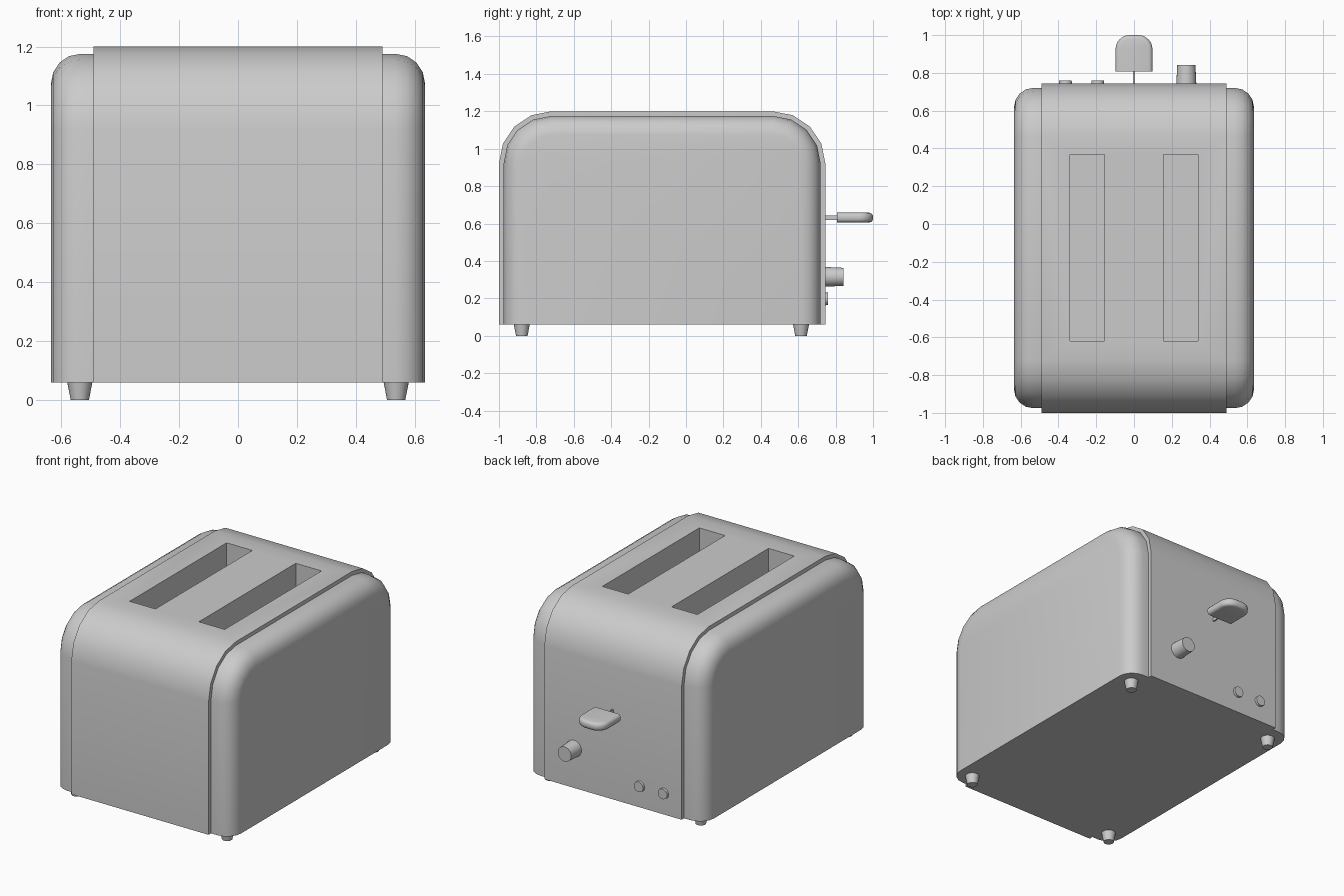
import bpy, bmesh
from math import sin, cos, pi, radians
from mathutils import Matrix

if "Cube" in bpy.data.objects:
    bpy.data.objects.remove(bpy.data.objects["Cube"])


def arch(u0, u1, base, top, r, inset=0.0, n=4):
    """Flat-based outline with two rounded top corners, inset on all but the base."""
    u0, u1, top, r = u0 + inset, u1 - inset, top - inset, r - inset
    pts = [(u0, base)]
    pts += [(u0 + r - r * cos(i * pi / 2 / n), top - r + r * sin(i * pi / 2 / n)) for i in range(n + 1)]
    pts += [(u1 - r + r * sin(i * pi / 2 / n), top - r + r * cos(i * pi / 2 / n)) for i in range(n + 1)]
    return pts + [(u1, base)]


def finish(name, bm, smooth=True):
    bmesh.ops.recalc_face_normals(bm, faces=bm.faces)
    me = bpy.data.meshes.new(name)
    bm.to_mesh(me)
    bm.free()
    ob = bpy.data.objects.new(name, me)
    bpy.context.collection.objects.link(ob)
    if smooth:
        shade(ob)
    return ob


def select(ob):
    bpy.ops.object.select_all(action='DESELECT')
    ob.select_set(True)
    bpy.context.view_layer.objects.active = ob


def shade(ob):
    select(ob)
    bpy.ops.object.shade_smooth_by_angle(angle=radians(40))


def loft(name, rings, smooth=True):
    bm = bmesh.new()
    rows = [[bm.verts.new(p) for p in ring] for ring in rings]
    n = len(rows[0])
    for a, b in zip(rows, rows[1:]):
        for i in range(n):
            j = (i + 1) % n
            bm.faces.new((a[i], a[j], b[j], b[i]))
    bm.faces.new(rows[0])
    bm.faces.new(rows[-1])
    return finish(name, bm, smooth)


def box(name, lo, hi):
    bm = bmesh.new()
    bmesh.ops.create_cube(bm, size=1)
    for v in bm.verts:
        v.co = [(a + b) / 2 + c * (b - a) for a, b, c in zip(lo, hi, v.co)]
    return finish(name, bm, False)


def cone(name, loc, r1, r2, depth, along_y=False, sides=24):
    """Cone standing on loc, r1 at the base, pointing to +z or +y."""
    bm = bmesh.new()
    m = Matrix.Translation(loc)
    if along_y:
        m = m @ Matrix.Rotation(-pi / 2, 4, 'X')
    m = m @ Matrix.Translation((0, 0, depth / 2))
    bmesh.ops.create_cone(bm, cap_ends=True, segments=sides, radius1=r1, radius2=r2, depth=depth, matrix=m)
    return finish(name, bm)


# Body: raised centre band stepping down to two side panels with rounded rims
half, rim, steps = 0.635, 0.1, 4
right = [(0.49, 0.0), (0.49, 0.025)]
right += [(half - rim + rim * sin(i * pi / 2 / steps),
           0.025 + rim * (1 - cos(i * pi / 2 / steps))) for i in range(steps + 1)]
stations = [(-x, d) for x, d in reversed(right)] + right
body = loft("body", [[(x, y, z) for y, z in arch(-1.0, 0.745, 0.06, 1.2, 0.28, d)]
                     for x, d in stations], False)

# Bread slots cut into the top
for s in (-1, 1):
    cutter = box("slot_cutter", (s * 0.247 - 0.092, -0.62, 0.3), (s * 0.247 + 0.092, 0.368, 1.4))
    cutter.hide_render = True
    mod = body.modifiers.new("slot", 'BOOLEAN')
    mod.operation, mod.object, mod.solver = 'DIFFERENCE', cutter, 'EXACT'
    select(body)
    bpy.ops.object.modifier_apply(modifier=mod.name)
    bpy.data.objects.remove(cutter)
shade(body)

# Lever: thin stem and rounded thumb pad
box("lever_stem", (-0.004, 0.73, 0.62), (0.004, 0.83, 0.642))
edge = 0.02
low = [(0.606 + edge * (1 - sin(i * pi / 6)), edge * (1 - cos(i * pi / 6))) for i in range(4)]
pad = [(z, d) for z, d in reversed(low)] + [(0.606 + 0.658 - z, d) for z, d in low]
pad = sorted(pad)
loft("lever_pad", [[(x, y, z) for x, y in arch(-0.098, 0.098, 0.807, 1.0, 0.075, d, 6)] for z, d in pad])

# Browning dial and two push buttons
cone("dial", (0.277, 0.74, 0.315), 0.053, 0.048, 0.103, True)
for x in (-0.363, -0.192):
    cone("button", (x, 0.735, 0.197), 0.035, 0.033, 0.024, True)

# Tapered feet
for x in (-0.537, 0.537):
    for y in (-0.878, 0.615):
        cone("foot", (x, y, 0), 0.031, 0.043, 0.062)
